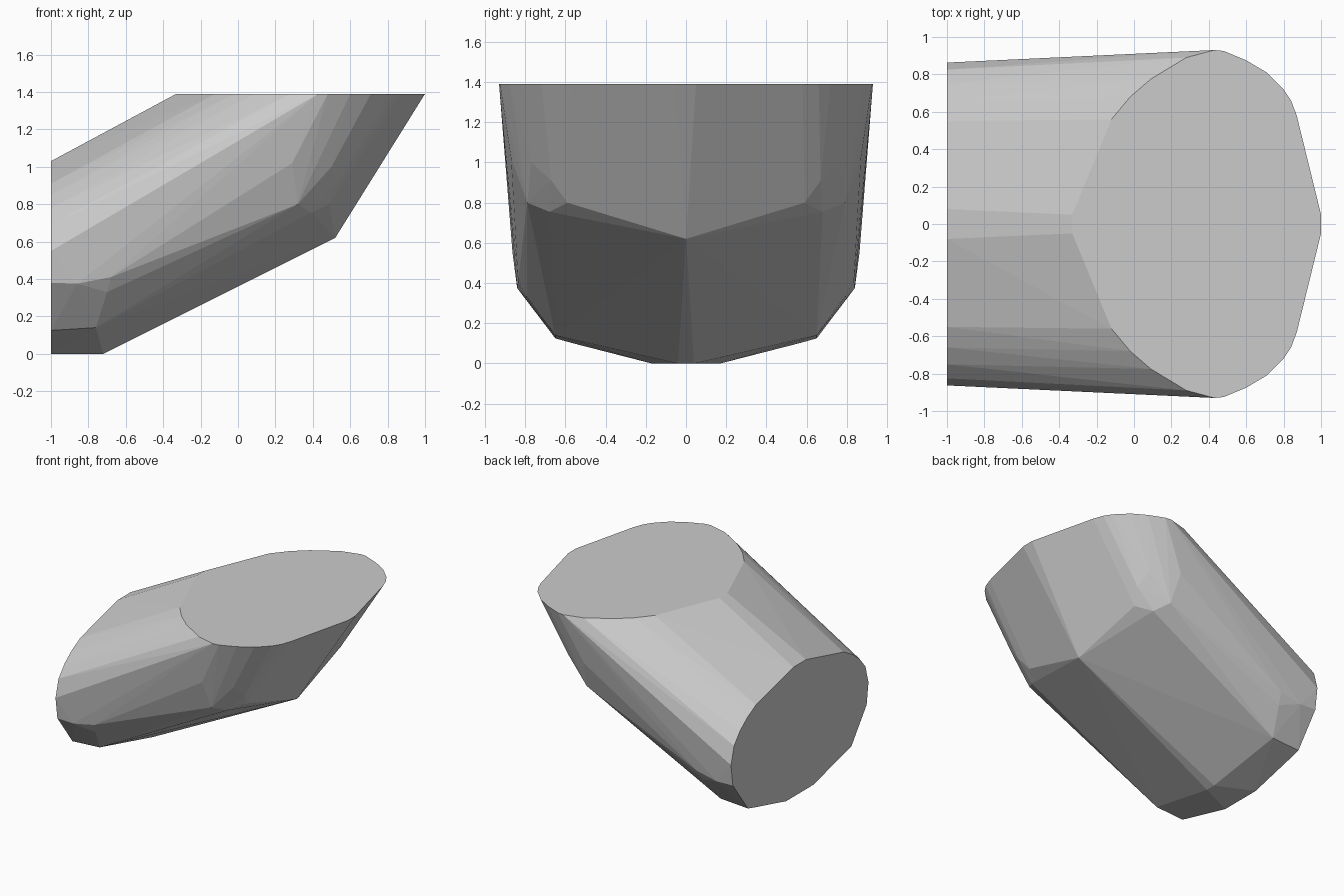
import bpy, bmesh

TOP = 1.39
# half outline of the flat top (x, y)
rim = [(-0.33, 0.05), (-0.12, 0.56), (-0.02, 0.68), (0.09, 0.775), (0.28, 0.89), (0.43, 0.93), (0.48, 0.925),
       (0.60, 0.875), (0.71, 0.81), (0.80, 0.72), (0.84, 0.66), (0.87, 0.58), (1.0, 0.05)]
# half outline of the flat cut end (y, z)
end = [(0.08, 1.03), (0.55, 0.91), (0.66, 0.85), (0.75, 0.78), (0.825, 0.69), (0.863, 0.55),
       (0.84, 0.38), (0.78, 0.30), (0.65, 0.125), (0.56, 0.10), (0.17, 0.0)]
# faceted belly and nose (x, y, z)
belly = [(-0.72, 0.04, 0.0), (0.52, 0.0, 0.62), (-0.76, 0.65, 0.14), (-0.70, 0.79, 0.33),
         (-0.86, 0.84, 0.375), (-0.68, 0.835, 0.41), (0.14, 0.65, 0.65), (0.49, 0.59, 0.80),
         (0.39, 0.68, 0.755), (0.18, 0.77, 0.755), (0.32, 0.79, 0.80), (0.53, 0.67, 0.91),
         (0.42, 0.77, 0.92), (0.50, 0.77, 1.0), (0.13, 0.845, 0.86), (0.29, 0.87, 1.02)]

pts = [(x, y, TOP) for x, y in rim] + [(-1.0, y, z) for y, z in end] + belly

# slanted block: mirrored outlines wrapped in a convex skin
bm = bmesh.new()
for x, y, z in pts:
    for s in ((1, -1) if y else (1,)):
        bm.verts.new((x, s * y, z))
hull = bmesh.ops.convex_hull(bm, input=bm.verts[:])
loose = {v for v in hull["geom_interior"] + hull["geom_unused"] if isinstance(v, bmesh.types.BMVert)}
bmesh.ops.delete(bm, geom=list(loose), context='VERTS')
bmesh.ops.dissolve_limit(bm, angle_limit=0.01, verts=bm.verts[:], edges=bm.edges[:])
bmesh.ops.recalc_face_normals(bm, faces=bm.faces[:])
mesh = bpy.data.meshes.new("slanted_block")
bm.to_mesh(mesh)
bm.free()
obj = bpy.data.objects.new("slanted_block", mesh)
bpy.context.collection.objects.link(obj)
